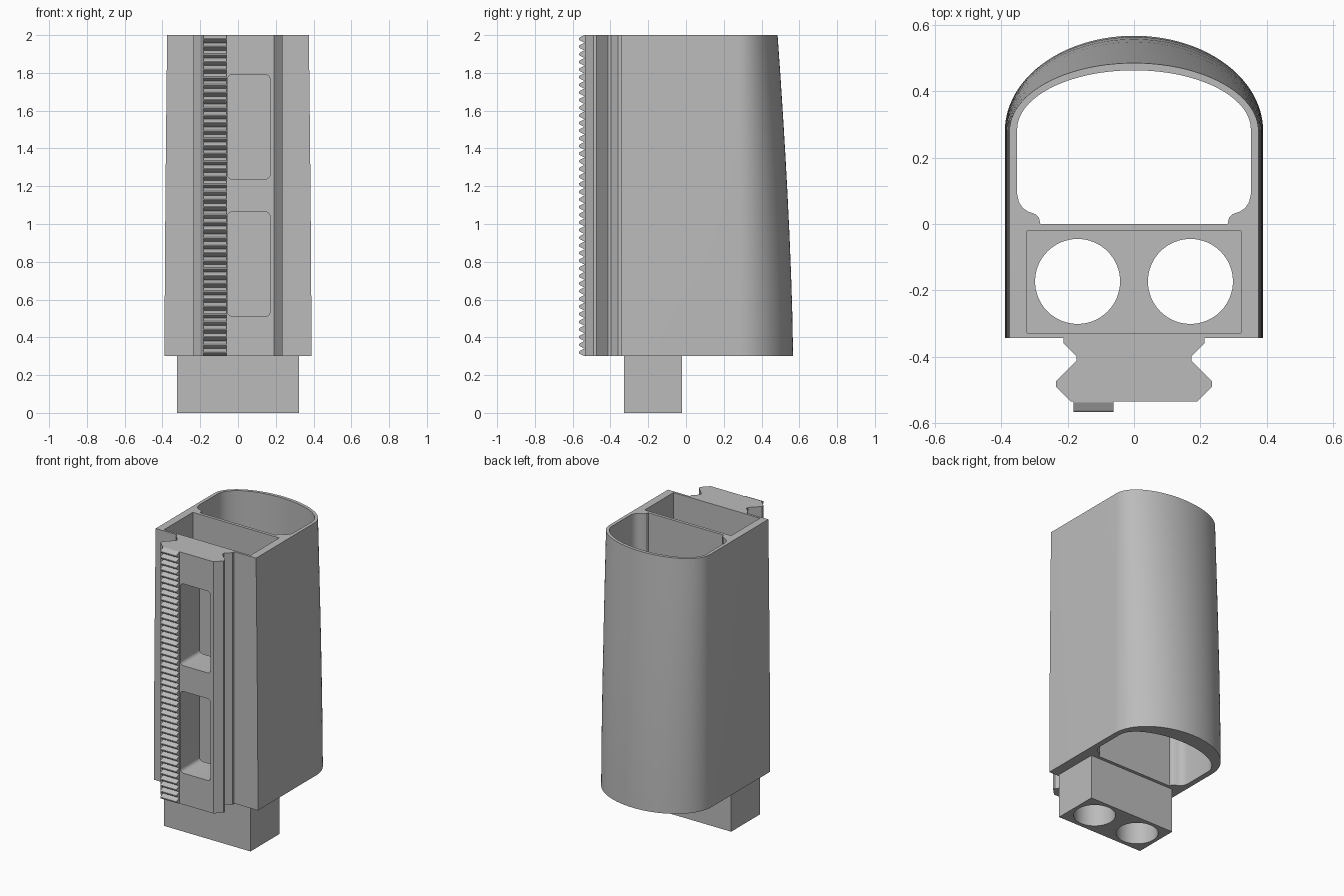
import bpy
import bmesh
from math import sin, cos, pi
from mathutils import Matrix

if "Cube" in bpy.data.objects:
    bpy.data.objects.remove(bpy.data.objects["Cube"])

BOTTOM, TOP = 0.3, 2.0

grey = bpy.data.materials.new("plain grey")
grey.use_nodes = True
grey.diffuse_color = (0.5, 0.5, 0.5, 1)
grey.node_tree.nodes["Principled BSDF"].inputs["Base Color"].default_value = (0.5, 0.5, 0.5, 1)


def loft(name, rings):
    """Skin a list of equal closed rings of 3D points and cap both ends."""
    bm = bmesh.new()
    rows = [[bm.verts.new(p) for p in ring] for ring in rings]
    n = len(rows[0])
    for a, b in zip(rows, rows[1:]):
        for i in range(n):
            j = (i + 1) % n
            bm.faces.new((a[i], a[j], b[j], b[i]))
    bm.faces.new(rows[0][::-1])
    bm.faces.new(rows[-1])
    bmesh.ops.recalc_face_normals(bm, faces=bm.faces)
    mesh = bpy.data.meshes.new(name)
    bm.to_mesh(mesh)
    bm.free()
    mesh.materials.append(grey)
    obj = bpy.data.objects.new(name, mesh)
    bpy.context.collection.objects.link(obj)
    return obj


def prism(name, outline, z0, z1):
    return loft(name, [[(x, y, z) for x, y in outline] for z in (z0, z1)])


def box(name, x0, x1, y0, y1, z0, z1):
    return prism(name, [(x0, y0), (x1, y0), (x1, y1), (x0, y1)], z0, z1)


def mirrored(half):
    """Close a right-hand outline with its left-hand copy."""
    return half + [(-x, y) for x, y in reversed(half)]


def arc(rx, y0, ry, steps=24):
    """Right-hand quarter of an elliptical back, stopping short of the centre line."""
    return [(rx * cos(a), y0 + ry * sin(a))
            for a in (pi / 2 * i / (steps + 0.5) for i in range(steps + 1))]


def cut(obj, cutters):
    bpy.context.view_layer.objects.active = obj
    for cutter in cutters:
        mod = obj.modifiers.new("cut", 'BOOLEAN')
        mod.operation = 'DIFFERENCE'
        mod.solver = 'EXACT'
        mod.object = cutter
        bpy.ops.object.modifier_apply(modifier=mod.name)


def smooth(obj):
    bpy.ops.object.select_all(action='DESELECT')
    obj.select_set(True)
    bpy.context.view_layer.objects.active = obj
    bpy.ops.object.shade_smooth_by_angle(angle=pi / 6)


# Tapered outer shell with a rounded back
rings = []
for i in range(9):
    t = i / 8
    width = 0.389 - 0.014 * t ** 1.5
    back = 0.567 - 0.082 * t ** 1.5
    outline = mirrored([(width, -0.343)] + arc(width, 0.28, back - 0.28))
    rings.append([(x, y, BOTTOM + (TOP - BOTTOM) * t) for x, y in outline])
body = loft("body_shell", rings)

# Straight rear cavity with curved shoulders beside the partition
shoulder = [(0.282, 0), (0.286, 0.018), (0.298, 0.03), (0.318, 0.037),
            (0.335, 0.048), (0.347, 0.067), (0.352, 0.09)]
cavity = prism("cavity_cutter", mirrored(shoulder + arc(0.352, 0.285, 0.178)), 0.1, 2.2)
pocket = box("pocket_cutter", -0.323, 0.323, -0.328, -0.021, 0.1, 2.2)

# Dovetail rail on the front
rail = prism("front_rail", mirrored([
    (0.19, -0.535), (0.235, -0.49), (0.235, -0.474), (0.173, -0.412),
    (0.173, -0.398), (0.212, -0.359), (0.212, -0.343)]), BOTTOM, TOP)


# Rounded windows through the rail into the pocket
def window(name, x0, x1, z0, z1, r=0.025):
    corners = [(x1 - r, z1 - r), (x0 + r, z1 - r), (x0 + r, z0 + r), (x1 - r, z0 + r)]
    pts = []
    for k, (cx, cz) in enumerate(corners):
        for s in range(7):
            a = pi / 2 * (k + s / 6)
            pts.append((cx + r * cos(a), cz + r * sin(a)))
    return loft(name, [[(x, y, z) for x, z in pts] for y in (-0.7, -0.2)])


windows = [window("window_cutter", -0.056, 0.17, z, z + 0.552) for z in (0.512, 1.238)]
cut(body, [cavity, pocket] + windows)
cut(rail, windows)

# Lower block with two round bores
block = box("lower_block", -0.323, 0.323, -0.328, -0.021, 0, BOTTOM)
circle = [(0.128 * cos(2 * pi * i / 64), 0.128 * sin(2 * pi * i / 64)) for i in range(64)]
bores = [prism("bore_cutter", [(x + side * 0.17, y - 0.173) for x, y in circle], -0.2, 0.6)
         for side in (-1, 1)]
cut(block, bores)

# Toothed rack beside the windows
TEETH = 42
pitch = (TOP - BOTTOM) / TEETH
tooth = [(0.0, -0.538), (0.3, -0.562), (0.42, -0.567), (0.58, -0.567), (0.7, -0.562)]
edge = [(y, BOTTOM + (i + f) * pitch) for i in range(TEETH) for f, y in tooth]
edge += [(-0.538, TOP), (-0.53, TOP), (-0.53, BOTTOM)]
rack = loft("tooth_rack", [[(x, y, z) for y, z in edge] for x in (-0.183, -0.062)])

for helper in [cavity, pocket] + windows + bores:
    bpy.data.objects.remove(helper)
for part in (body, rail, block):
    smooth(part)
